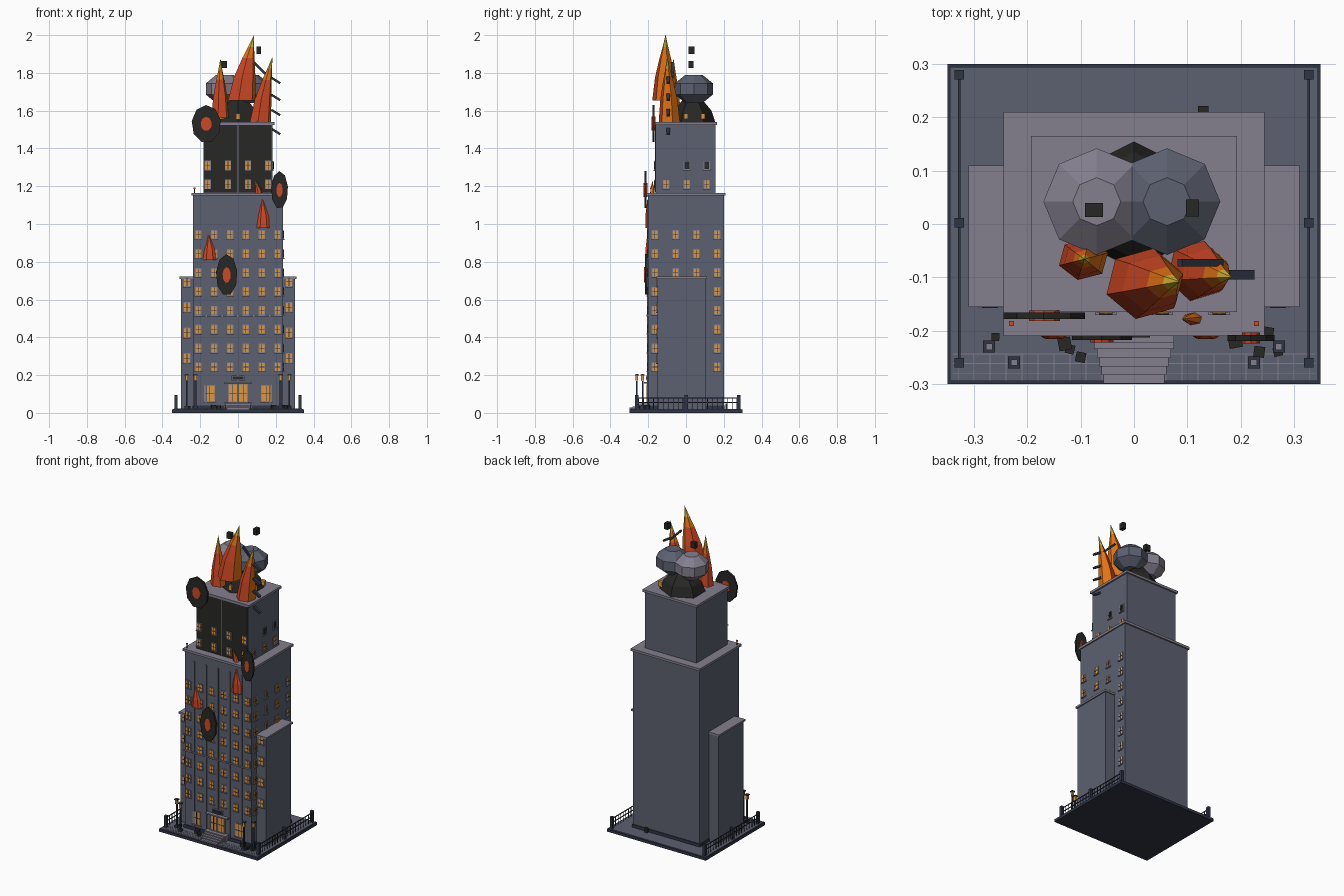
import bpy, bmesh, math, random
from mathutils import Vector, Matrix

random.seed(4)
if "Cube" in bpy.data.objects:
    bpy.data.objects.remove(bpy.data.objects["Cube"])


def material(name, r, g, b):
    m = bpy.data.materials.new(name)
    m.use_nodes = True
    m.diffuse_color = (r, g, b, 1)
    m.node_tree.nodes["Principled BSDF"].inputs["Base Color"].default_value = (r, g, b, 1)
    return m


SLATE = material("slate wall", .107, .117, .162)
TRIM = material("lilac grey trim", .23, .21, .27)
NAVY = material("dark navy", .028, .036, .06)
CHAR = material("charred black", .02, .02, .019)
GLOW = material("window glow", .72, .31, .05)
RED = material("flame red", .62, .065, .018)
ORANGE = material("flame orange", .75, .17, .007)
YELLOW = material("flame yellow", .72, .48, .035)


def finish(name, bm, *mats):
    bmesh.ops.recalc_face_normals(bm, faces=bm.faces)
    mesh = bpy.data.meshes.new(name)
    bm.to_mesh(mesh)
    bm.free()
    for m in mats:
        mesh.materials.append(m)
    ob = bpy.data.objects.new(name, mesh)
    bpy.context.collection.objects.link(ob)
    return ob


def add_box(bm, c, s, rot=None):
    mat = Matrix.Translation(c) @ (rot or Matrix()) @ Matrix.Diagonal((*s, 1))
    bmesh.ops.create_cube(bm, size=1, matrix=mat)


def boxes(name, mat, items):
    bm = bmesh.new()
    for it in items:
        add_box(bm, *it)
    return finish(name, bm, mat)


def block(name, mat, x, y, z):
    """Box from its (low, high) range on each axis."""
    return boxes(name, mat, [([sum(r) / 2 for r in (x, y, z)], [r[1] - r[0] for r in (x, y, z)])])


def rings(bm, levels, n, turn=0):
    """Loft of n-sided rings given as (centre, rx, ry); returns side faces per level."""
    loops = [[bm.verts.new((c[0] + rx * math.cos(turn + math.tau * i / n),
                            c[1] + ry * math.sin(turn + math.tau * i / n), c[2]))
              for i in range(n)] for c, rx, ry in levels]
    bm.faces.new(loops[0])
    bm.faces.new(loops[-1])
    return [[bm.faces.new((a[i], a[(i + 1) % n], b[(i + 1) % n], b[i])) for i in range(n)]
            for a, b in zip(loops, loops[1:])]


# Ground slab, pavement and paving joints
block("ground_slab", NAVY, (-.35, .35), (-.3, .3), (0, .017))
block("pavement", SLATE, (-.345, .345), (-.295, .295), (.017, .021))
joints = [((0, y, .0215), (.68, .0015, .001)) for y in (-.244, -.262, -.28)]
joints += [((-.33 + .03 * i, -.27, .0215), (.0015, .05, .001)) for i in range(23)]
boxes("paving_joints", TRIM, joints)

# Building masses and their caps
block("main_tower", SLATE, (-.237, .237), (-.2, .2), (.02, 1.155))
block("main_cap", TRIM, (-.245, .245), (-.21, .21), (1.15, 1.165))
block("upper_tower", SLATE, (-.183, .183), (-.158, .155), (1.16, 1.53))
block("upper_cap", TRIM, (-.193, .193), (-.165, .165), (1.525, 1.54))
block("plinth", NAVY, (-.241, .241), (-.206, .204), (.02, .04))
block("charred_front", CHAR, (-.18, .178), (-.163, -.157), (1.166, 1.525))
block("charred_seam", TRIM, (-.002, .002), (-.165, -.16), (1.166, 1.525))
for s, side in ((-1, "right"), (1, "left")):
    xs = sorted((s * .23, s * .303))
    block(side + "_wing", SLATE, xs, (-.15, .105), (.02, .715))
    block(side + "_wing_cap", TRIM, sorted((s * .23, s * .311)), (-.156, .11), (.71, .722))
boxes("pilasters", SLATE, [((.084 * i, -.202, .57), (.008, .008, 1.06)) for i in (-2, -1, 0, 1, 2)])
block("front_band", TRIM, (-.239, .239), (-.208, -.198), (.511, .518))

# Windows: frame, glowing pane, glazing bars and sill
frames, panes, dark_panes, bars = [], [], [], []


def window(u, z, plane, side=False, w=.026, h=.04, lit=True):
    def put(target, out, su, sz, du=0, dz=0):
        depth = .008
        if side:
            target.append(((plane + out - depth / 2, u + du, z + dz), (depth, su, sz)))
        else:
            target.append(((u + du, plane - out + depth / 2, z + dz), (su, depth, sz)))
    put(frames, .003, w + .008, h + .008)
    put(panes if lit else dark_panes, .005, w, h)
    put(bars, .007, .003, h)
    put(bars, .007, w, .003)
    put(frames, .008, w + .014, .005, dz=-h / 2 - .005)


for row in range(8):
    z = .243 + .1 * row
    for i in range(6):
        window(-.21 + .084 * i, z, -.2)
    for y in (-.165, -.055, .055, .165):
        if abs(y) > .1 or z > .73:
            window(y, z, .237, side=True)
for s in (-1, 1):
    for z in (.29, .425, .56, .695):
        window(s * .27, z, -.15, w=.03, h=.045)
    window(s * .15, .103, -.2, w=.05, h=.08)
    window(s * .027, .105, -.203, w=.042, h=.088)
for z in (1.21, 1.31):
    for x in (-.16, -.053, .053, .16):
        window(x, z, -.163, h=.042)
    for y in (-.105, .005, .11):
        if z < 1.3 or y > -.1:
            window(y, z, .183, side=True, lit=z < 1.3)
boxes("window_frames", TRIM, frames)
boxes("window_panes", GLOW, panes)
boxes("broken_panes", CHAR, dark_panes)
boxes("glazing_bars", NAVY, bars)

# Entrance: stairs, canopy, blank sign
steps = [((0, -.217, .038), (.15, .036, .036))]
steps += [((0, -.243 - .016 * i, .034 - .0035 * i), (.138 - .008 * i, .016, .03 - .007 * i))
          for i in range(4)]
boxes("entrance_steps", TRIM, steps)
block("entrance_canopy", TRIM, (-.075, .075), (-.222, -.2), (.156, .164))
block("sign_frame", TRIM, (-.034, .034), (-.21, -.2), (.172, .197))
block("sign_plate", CHAR, (-.03, .03), (-.213, -.205), (.176, .193))

# Street lamps
lamp_spots = [(s * x, y) for s in (-1, 1) for x, y in ((.225, -.26), (.272, -.23))]
boxes("lamp_posts", NAVY, [((x, y, .095), (.008, .008, .15)) for x, y in lamp_spots]
      + [((x, y, .028), (.02, .02, .016)) for x, y in lamp_spots]
      + [((x, y, .2), (.022, .022, .006)) for x, y in lamp_spots])
boxes("lamp_lights", GLOW, [((x, y, .184), (.014, .014, .026)) for x, y in lamp_spots])
boxes("lamp_caps", TRIM, [((x, y, .204), (.012, .012, .004)) for x, y in lamp_spots])

# Side fences
fence = []
for s in (-1, 1):
    fence += [((s * .328, y, .056), (.018, .018, .075)) for y in (-.26, .002, .28)]
    fence += [((s * .328, .01, z), (.004, .54, .005)) for z in (.055, .08)]
    fence += [((s * .328, -.25 + .026 * i, .05), (.003, .003, .06)) for i in range(21)]
boxes("fences", NAVY, fence)

# Smoke puffs above a burnt rooftop room
for name, mat, x in (("smoke_puff_right", TRIM, -.07), ("smoke_puff_left", SLATE, .062)):
    bm = bmesh.new()
    rings(bm, [((x, .042, 1.715 + dz), r, r) for dz, r in
               ((-.075, .045), (-.03, .1), (.03, .1), (.075, .045))], 8)
    finish(name, bm, mat)
bm = bmesh.new()
rings(bm, [((0, .035, 1.538), .14, .12), ((0, .035, 1.6), .115, .1), ((0, .035, 1.66), .05, .05)],
      6, math.pi / 6)
finish("burnt_roof_room", bm, CHAR)
boxes("roof_embers", GLOW, [((x, -.065, 1.57), (.02, .03, .03)) for x in (-.085, 0)]
      + [((.115, y, 1.57), (.03, .02, .03)) for y in (0, .09)])


# Flames: leaning six-sided spikes banded by height
def flame(name, base, tip, rx, ry):
    base, tip = Vector(base), Vector(tip)
    levels = []
    for t, r in ((0, 1), (.35, .8), (.65, .45), (.82, .22), (1, .01)):
        c = base.lerp(tip, t ** 1.4)
        c.z = base.z + (tip.z - base.z) * t
        levels.append((c, rx * r, ry * r))
    bm = bmesh.new()
    bands = rings(bm, levels, 6, .3)
    for level, band in enumerate(bands):
        for i, f in enumerate(band):
            f.material_index = (1 if i in (0, 5) else 0) if level < 2 else level - 1
    finish(name, bm, RED, ORANGE, YELLOW)


flame("roof_flame_middle", (.02, -.112, 1.655), (.085, -.108, 2), .075, .068)
flame("roof_flame_right", (-.095, -.066, 1.56), (-.093, -.066, 1.875), .048, .04)
flame("roof_flame_left", (.118, -.088, 1.537), (.183, -.1, 1.885), .058, .058)
flame("ledge_flame", (.11, -.178, 1.165), (.09, -.178, 1.23), .018, .012)
for name, x, z, h in (("wall_flame_left", .135, .98, .15), ("wall_flame_right", -.15, .81, .13)):
    bm = bmesh.new()
    rings(bm, [((x, -.203, z), .036, .014), ((x, -.205, z + h * .4), .028, .012),
               ((x - .005, -.203, z + h), .002, .002)], 6)
    finish(name, bm, RED)


# Blast marks: ragged dark plates with a hot core
def blast(name, x, y, z, rx, rz):
    for part, mat, k, depth in (("_scorch", CHAR, 1, .006), ("_core", RED, .38, .01)):
        bm = bmesh.new()
        rings(bm, [((0, 0, -depth), rx * k, rz * k), ((0, 0, depth), rx * k, rz * k)], 9, .2)
        bm.transform(Matrix.Translation((x, y, z)) @ Matrix.Rotation(math.pi / 2, 4, 'X'))
        finish(name + part, bm, mat)


blast("upper_blast", -.168, -.172, 1.53, .078, .1)
blast("middle_blast", -.06, -.212, .73, .057, .11)
blast("ledge_blast", .22, -.214, 1.18, .045, .1)

# Flying debris, bent beams and street rubble
boxes("flying_chunks", CHAR, [((-.075, .026, 1.845), (.034, .026, .036)),
                              ((.11, .03, 1.92), (.024, .032, .04)),
                              ((.13, .215, .035), (.02, .012, .03))])
tilt = Matrix.Rotation(math.radians(32), 4, 'Y')
boxes("bent_beams", NAVY, [((.2, -.095, z), (.055, .018, .012), tilt) for z in (1.76, 1.67, 1.59, 1.49)]
      + [((.125, -.073, 1.815), (.11, .014, .012), Matrix.Rotation(math.radians(45), 4, 'Y'))])
rubble = []
for x, y in ((-.12, -.235), (-.1, -.25), (-.26, -.212), (.19, -.22), (.25, -.205), (.235, -.24),
             (.045, -.245), (.27, -.24), (-.13, -.225)):
    s = random.uniform(.014, .026)
    rubble.append(((x, y, .03), (s, s, s), Matrix.Rotation(random.uniform(-.3, .3), 4, 'Z')))
boxes("street_rubble", CHAR, rubble)
boxes("ledge_poles", NAVY, [((s * .23, -.187, 1.176), (.004, .004, .024)) for s in (-1, 1)])
boxes("ledge_beacons", RED, [((s * .23, -.187, 1.19), (.009, .009, .008)) for s in (-1, 1)])
